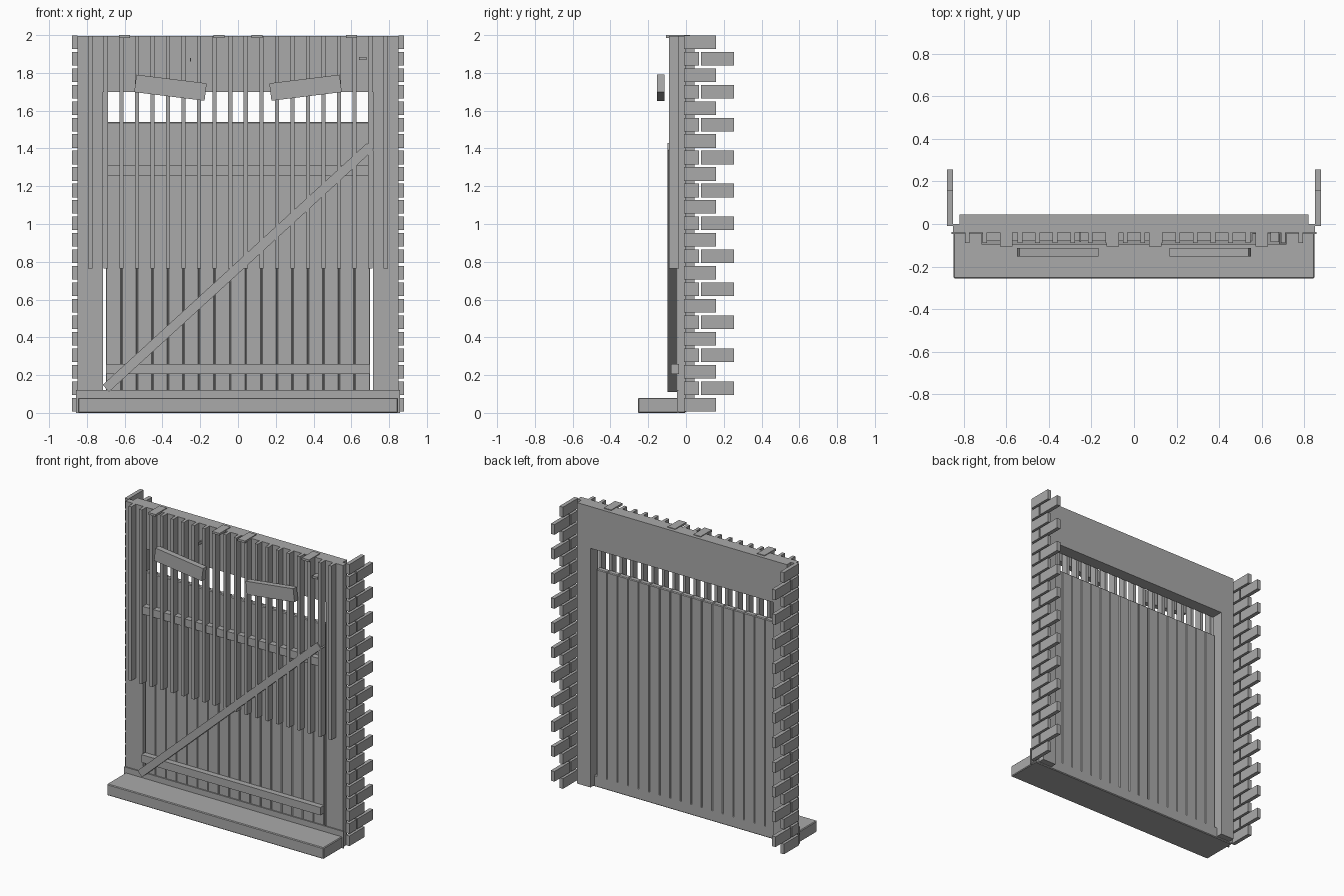
import bpy
from math import radians, atan2, hypot
from mathutils import Matrix, Vector

cube = bpy.data.objects.get("Cube")
if cube:
    bpy.data.objects.remove(cube)

grey = bpy.data.materials.new("plain_grey")
grey.use_nodes = True
grey.diffuse_color = (0.4, 0.4, 0.4, 1)
grey.node_tree.nodes["Principled BSDF"].inputs["Base Color"].default_value = (0.4, 0.4, 0.4, 1)


def box(name, x, y, z, tilt=0, bevel=0):
    """Box from (min, max) ranges, optionally tilted in the front plane."""
    ranges = (x, y, z)
    centre = Vector([(a + b) / 2 for a, b in ranges])
    size = Vector([b - a for a, b in ranges])
    bpy.ops.mesh.primitive_cube_add(size=1)
    ob = bpy.context.object
    ob.name = name
    ob.data.transform(Matrix.Diagonal(size).to_4x4())
    ob.location = centre
    ob.rotation_euler.y = -tilt
    ob.data.materials.append(grey)
    if bevel:
        mod = ob.modifiers.new("Bevel", 'BEVEL')
        mod.width = bevel
        mod.segments = 1
    return ob


def mirrored(a, b, side):
    return tuple(sorted((a * side, b * side)))


# Wall frame around the opening, in a wide front layer and a narrow back layer
OPEN_X, OPEN_Z = 0.715, 1.70
for layer, half, y in (("front", 0.85, (-0.04, 0.0)), ("back", 0.82, (0.0, 0.045))):
    box(f"wall_header_{layer}", (-half, half), y, (OPEN_Z, 1.995))
    for side, word in ((1, "left"), (-1, "right")):
        box(f"wall_jamb_{layer}_{word}", mirrored(OPEN_X, half, side), y, (0.01, OPEN_Z))

# Sill and its upright lip
box("sill", (-0.847, 0.847), (-0.255, 0.0), (0.0, 0.08), bevel=0.005)
box("sill_lip", (-0.857, 0.857), (-0.048, -0.038), (0.0, 0.12))

# Interlocking corner bricks, alternating one and two per row
ROW = 0.0872
for side, word in ((1, "left"), (-1, "right")):
    for row in range(23):
        z = 0.008 + row * ROW
        spans = [(-0.01, 0.16)] if row % 2 == 0 else [(-0.01, 0.07), (0.08, 0.255)]
        for y in spans:
            box(f"corner_brick_{word}", mirrored(0.85, 0.878, side), y, (z, z + 0.072))

# Door planks filling the opening
PLANKS = 17
PITCH = 1.4 / PLANKS
for i in range(PLANKS):
    x = -0.70 + i * PITCH
    box("door_plank", (x, x + PITCH), (-0.04, 0.0), (0.01, 1.54), bevel=0.005)

# Hanging slats in front of the plank joints
for i in range(-1, PLANKS + 2):
    x = -0.70 + i * PITCH
    box("hanging_slat", (x - 0.011, x + 0.011), (-0.09, -0.04), (0.765, 1.995))

# Cross rails and diagonal brace
box("lower_rail", (-0.70, 0.70), (-0.08, -0.04), (0.205, 0.26))
box("middle_rail", (-0.70, 0.70), (-0.08, -0.04), (1.255, 1.31))
length = hypot(1.4, 1.28)
box("diagonal_brace", (-length / 2, length / 2), (-0.097, -0.045), (0.745, 0.795),
    tilt=atan2(1.28, 1.4))

# Loose tilted boards
for side, word in ((1, "left"), (-1, "right")):
    box(f"loose_board_{word}", mirrored(0.17, 0.545, side), (-0.153, -0.113),
        (1.675, 1.768), tilt=radians(7 * side))

# Top brackets and small latch pieces
for x in (-0.6, -0.1, 0.1, 0.6):
    box("top_bracket", (x - 0.029, x + 0.029), (-0.105, 0.02), (1.985, 2.0))
box("latch", (0.64, 0.68), (-0.085, -0.04), (1.868, 1.884))
box("nail", (-0.255, -0.248), (-0.085, -0.04), (1.86, 1.88))
